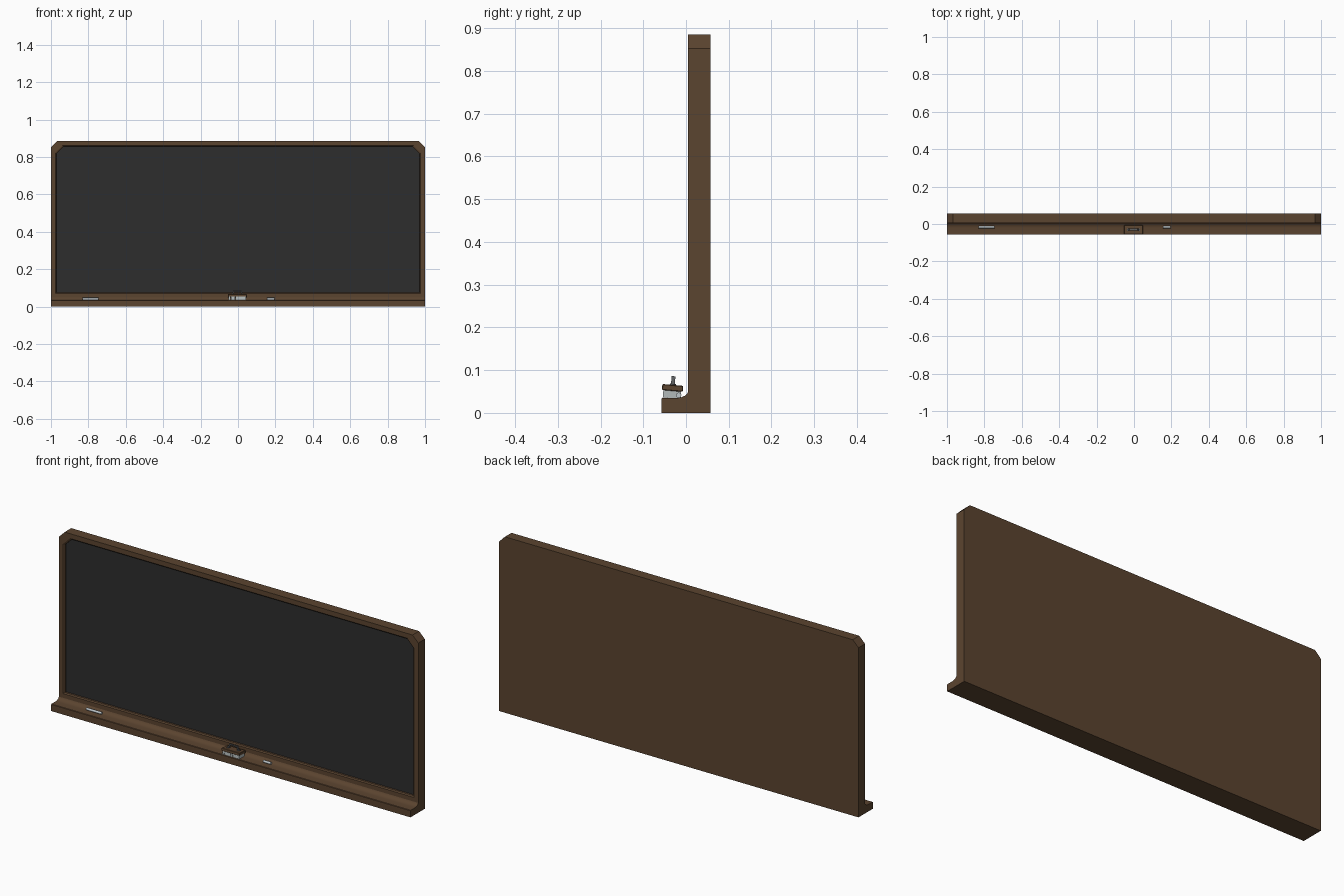
import bpy, bmesh, math
from mathutils import Matrix, Vector

if "Cube" in bpy.data.objects:
    bpy.data.objects.remove(bpy.data.objects["Cube"])


def material(name, rgb):
    m = bpy.data.materials.new(name)
    m.diffuse_color = (*rgb, 1)
    m.use_nodes = True
    m.node_tree.nodes["Principled BSDF"].inputs["Base Color"].default_value = m.diffuse_color
    return m


WOOD = material("brown wood", (0.105, 0.058, 0.029))
SLATE = material("dark slate", (0.027, 0.027, 0.027))
FELT = material("pale grey felt", (0.45, 0.49, 0.49))
CHALK = material("chalk white", (0.52, 0.57, 0.60))
METAL = material("dark metal", (0.10, 0.105, 0.11))


def finish(bm, name, mat, matrix=None, smooth=False):
    bmesh.ops.recalc_face_normals(bm, faces=bm.faces)
    if matrix:
        bm.transform(matrix)
    me = bpy.data.meshes.new(name)
    bm.to_mesh(bm and me)
    bm.free()
    me.materials.append(mat)
    ob = bpy.data.objects.new(name, me)
    bpy.context.collection.objects.link(ob)
    if smooth:
        bpy.ops.object.select_all(action='DESELECT')
        ob.select_set(True)
        bpy.context.view_layer.objects.active = ob
        bpy.ops.object.shade_smooth_by_angle(angle=math.radians(35))
    return ob


def box(name, mat, size, centre, matrix=None, bevel=0):
    bm = bmesh.new()
    bmesh.ops.create_cube(bm, size=1, matrix=Matrix.Translation(centre) @ Matrix.Diagonal((*size, 1)))
    if bevel:
        bmesh.ops.bevel(bm, geom=bm.edges[:], offset=bevel, segments=1, affect='EDGES')
    return finish(bm, name, mat, matrix)


def extrude(name, mat, points, direction, matrix=None, smooth=False):
    bm = bmesh.new()
    f = bm.faces.new([bm.verts.new(p) for p in points])
    r = bmesh.ops.extrude_face_region(bm, geom=[f])
    bmesh.ops.translate(bm, vec=direction, verts=[v for v in r['geom'] if isinstance(v, bmesh.types.BMVert)])
    return finish(bm, name, mat, matrix, smooth)


def outline(hw, z0, z1, cut, y):
    # rectangle with the two top corners cut off
    return [(-hw, y, z0), (hw, y, z0), (hw, y, z1 - cut), (hw - cut, y, z1),
            (-hw + cut, y, z1), (-hw, y, z1 - cut)]


# frame: rings from the back, round the edge and into the recess
bm = bmesh.new()
rings = [[bm.verts.new(p) for p in outline(*r)] for r in (
    (1.0, 0, 0.885, 0.032, 0.057),
    (1.0, 0, 0.885, 0.032, 0.005),
    (0.977, 0.070, 0.861, 0.038, 0.005),
    (0.971, 0.075, 0.856, 0.038, 0.010),
    (0.971, 0.075, 0.856, 0.038, 0.024))]
bm.faces.new(rings[0])
for a, b in zip(rings, rings[1:]):
    for i in range(6):
        j = (i + 1) % 6
        bm.faces.new((a[i], a[j], b[j], b[i]))
bm.faces.new(rings[-1])
finish(bm, "frame", WOOD)

# writing surface set into the frame
extrude("writing_board", SLATE, outline(0.971, 0.075, 0.856, 0.038, 0.020), (0, 0.003, 0))

# chalk tray with a curved rise into the frame
profile = [(0.005, 0), (-0.057, 0), (-0.057, 0.033), (-0.055, 0.035), (-0.020, 0.035),
           (-0.011, 0.0365), (-0.003, 0.040), (0.002, 0.044), (0.005, 0.049)]
extrude("chalk_tray", WOOD, [(-1, y, z) for y, z in profile], (2, 0, 0), smooth=True)

# chalk sticks
for name, x, length in (("long_chalk", -0.788, 0.085), ("short_chalk", 0.175, 0.042)):
    bm = bmesh.new()
    bmesh.ops.create_cone(bm, cap_ends=True, segments=12, radius1=0.0062, radius2=0.0062, depth=length)
    finish(bm, name, CHALK, Matrix.Translation((x, -0.017, 0.0415)) @ Matrix.Rotation(math.pi / 2, 4, 'Y'),
           smooth=True)

# eraser, tipped slightly backwards on the tray
tilt = Matrix.Translation((-0.003, -0.0335, 0.035)) @ Matrix.Rotation(math.radians(-5), 4, 'X')
box("eraser_block", WOOD, (0.100, 0.049, 0.014), (0, 0, 0.0235), tilt, bevel=0.0015)
count = 8
for i in range(count):
    x = (i - (count - 1) / 2) * 0.0118
    box(f"eraser_felt_{i + 1}", FELT, (0.0108, 0.042, 0.018), (x, 0, 0.0085), tilt)

# eraser handle: arched strap with two feet
arch = [(-0.031, 0), (-0.022, 0.021), (0.022, 0.021), (0.031, 0),
        (0.024, 0), (0.018, 0.016), (-0.018, 0.016), (-0.024, 0)]
extrude("eraser_handle", METAL, [(x, -0.0045, z + 0.030) for x, z in arch], (0, 0.009, 0), tilt)
for side, s in (("left", -1), ("right", 1)):
    box(f"handle_foot_{side}", METAL, (0.012, 0.014, 0.003), (s * 0.029, 0, 0.0315), tilt)
